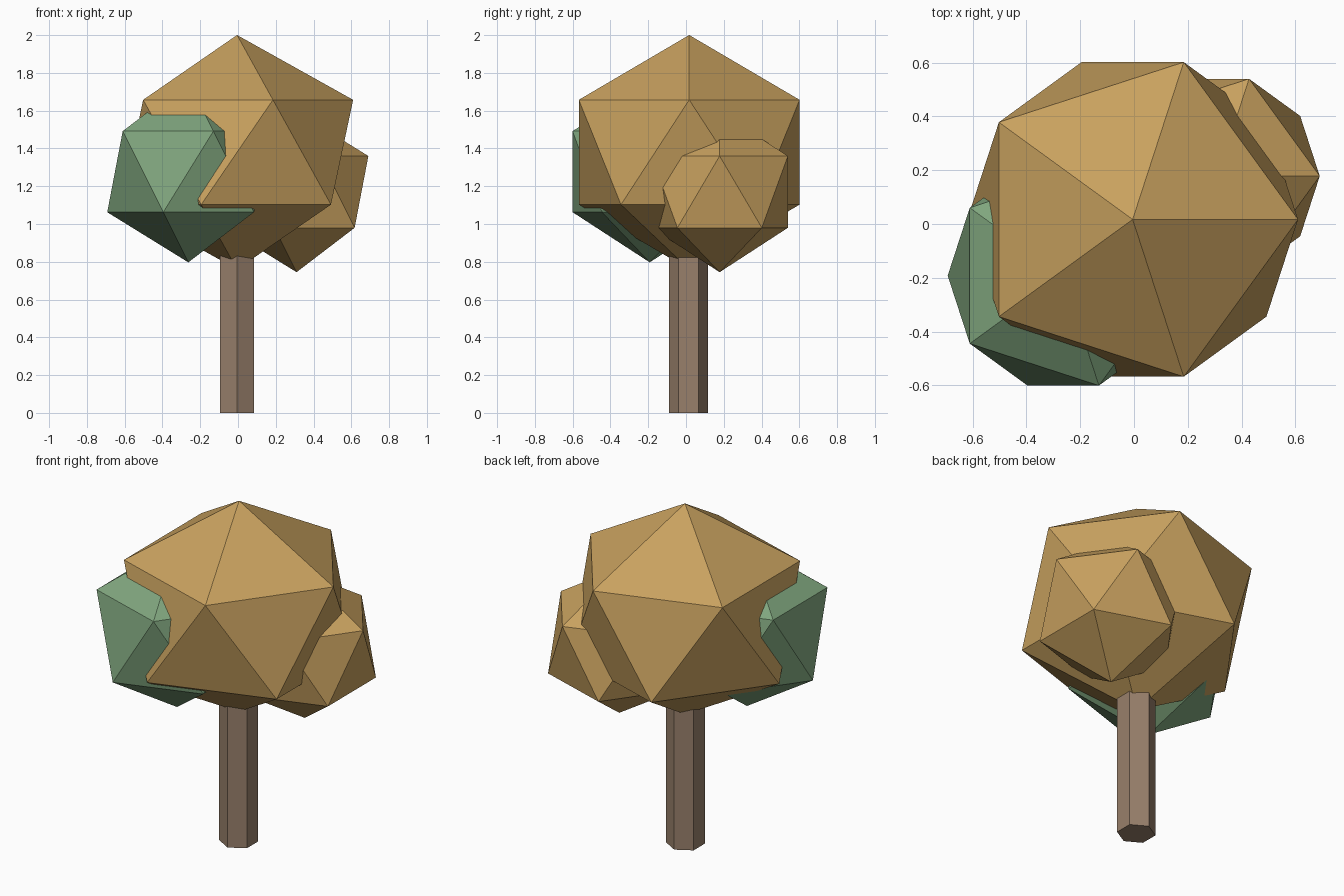
import bpy

if "Cube" in bpy.data.objects:
    bpy.data.objects.remove(bpy.data.objects["Cube"])


def make_material(name, rgb):
    mat = bpy.data.materials.new(name)
    mat.diffuse_color = (*rgb, 1.0)
    mat.use_nodes = True
    mat.node_tree.nodes["Principled BSDF"].inputs["Base Color"].default_value = mat.diffuse_color
    return mat


tan = make_material("tan_leaves", (0.578, 0.356, 0.114))
green = make_material("green_leaves", (0.216, 0.381, 0.209))
bark = make_material("brown_bark", (0.314, 0.216, 0.147))


def leaf_clump(name, center, radius, mat, z_scale=1.0):
    """Flat-faced twenty-sided clump of leaves."""
    bpy.ops.mesh.primitive_ico_sphere_add(subdivisions=1, radius=radius, location=center)
    obj = bpy.context.object
    obj.name = name
    obj.scale.z = z_scale
    obj.data.materials.append(mat)


# Crown: one large clump with two smaller ones pushed into its sides
leaf_clump("main_crown", (-0.005, 0.017, 1.38), 0.687, tan, 0.903)
leaf_clump("front_left_clump", (-0.263, -0.192, 1.277), 0.48, green)
leaf_clump("back_right_clump", (0.31, 0.178, 1.17), 0.425, tan)

# Six-sided trunk reaching into the crown
trunk_height = 0.95
bpy.ops.mesh.primitive_cylinder_add(vertices=6, radius=0.104, depth=trunk_height,
                                    location=(-0.005, 0.013, trunk_height / 2))
trunk = bpy.context.object
trunk.name = "trunk"
trunk.data.materials.append(bark)
